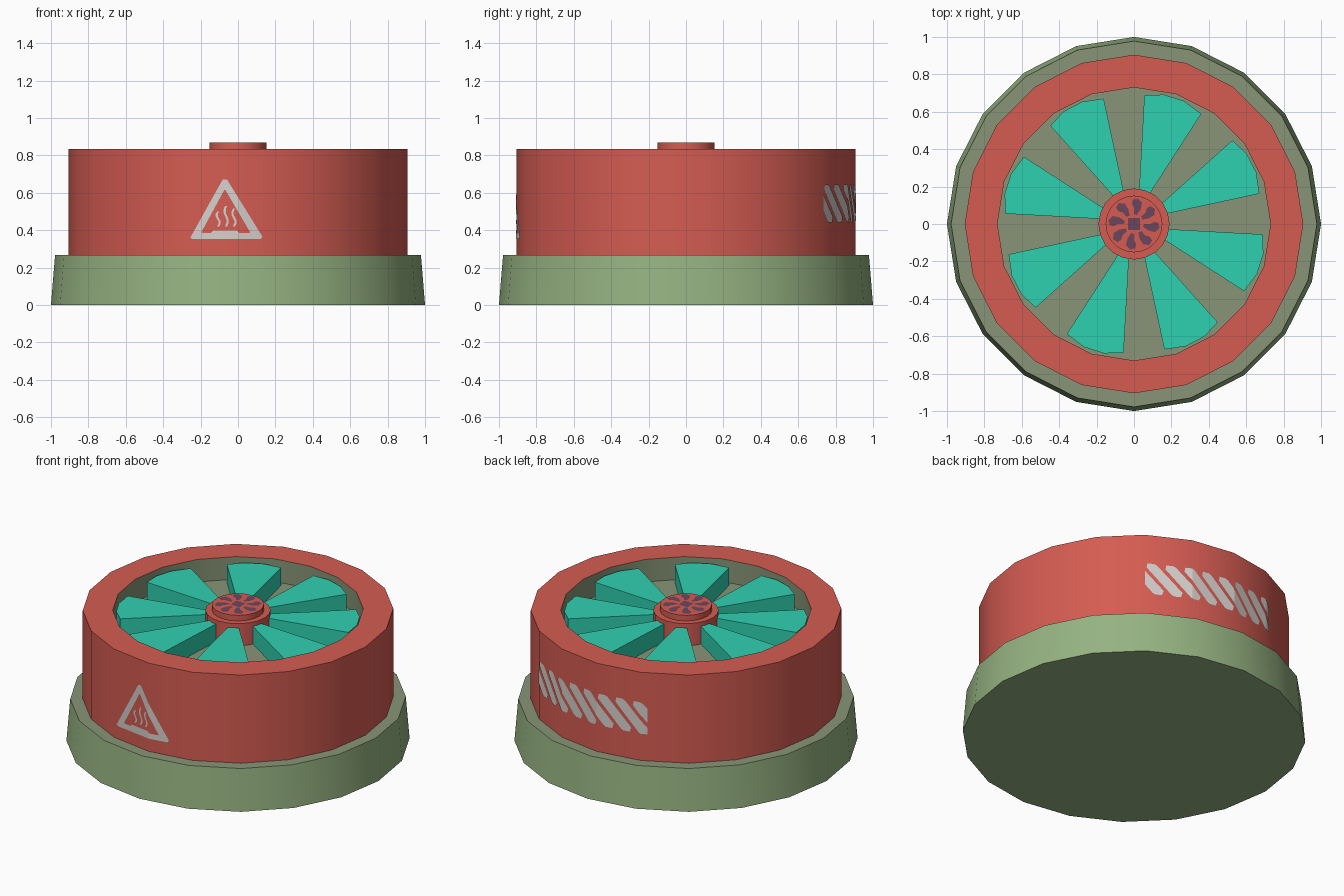
import bpy, bmesh, math
from math import sin, cos, radians, pi, floor
from mathutils import Vector

if "Cube" in bpy.data.objects:
    bpy.data.objects.remove(bpy.data.objects["Cube"])

SIDES = 20
R = 0.905                                  # housing radius
L = 2 * R * sin(pi / SIDES)                # facet length


def mat(name, r, g, b):
    m = bpy.data.materials.new(name)
    lin = lambda c: ((c / 255 + 0.055) / 1.055) ** 2.4 if c > 10 else c / 255 / 12.92
    m.diffuse_color = (lin(r), lin(g), lin(b), 1)
    m.use_nodes = True
    m.node_tree.nodes["Principled BSDF"].inputs["Base Color"].default_value = m.diffuse_color
    return m


RED = mat("red_paint", 213, 92, 82)
GREEN = mat("green_paint", 150, 179, 130)
GREY = mat("grey_green_metal", 136, 149, 119)
TEAL = mat("teal_blade", 47, 209, 176)
PLUM = mat("plum_marking", 108, 70, 92)
WHITE = mat("pale_marking", 212, 208, 204)


def finish(name, bm, mats, smooth=False):
    me = bpy.data.meshes.new(name)
    bm.to_mesh(me)
    bm.free()
    for m in mats:
        me.materials.append(m)
    if smooth:
        for p in me.polygons:
            p.use_smooth = True
        me.set_sharp_from_angle(angle=radians(30))
    ob = bpy.data.objects.new(name, me)
    bpy.context.collection.objects.link(ob)
    return ob


def lathe(name, profile, mats, slots):
    """Spin (radius, z) points; slots gives the material of each band. Radius 0 ends are capped."""
    bm = bmesh.new()
    rings = []
    for r, z in profile:
        n = SIDES if r > 0 else 1
        rings.append([bm.verts.new((r * cos(2 * pi * i / SIDES), r * sin(2 * pi * i / SIDES), z))
                      for i in range(n)])
    for a, b, s in zip(rings, rings[1:], slots):
        if len(a) == 1:
            faces = [bm.faces.new(b[::-1])]
        elif len(b) == 1:
            faces = [bm.faces.new(a)]
        else:
            faces = [bm.faces.new((a[i], a[(i + 1) % SIDES], b[(i + 1) % SIDES], b[i]))
                     for i in range(SIDES)]
        for f in faces:
            f.material_index = s
    loose = [v for v in bm.verts if not v.link_faces]
    bmesh.ops.delete(bm, geom=loose, context='VERTS')
    return finish(name, bm, mats, True)


# Base plinth, housing drum with recessed floor, and hub
lathe("base_plinth", [(0, 0), (1.0, 0), (0.978, 0.268), (0.88, 0.268)], [GREEN, GREY], [0, 0, 1])
lathe("drum_housing", [(R, 0.26), (R, 0.835), (0.73, 0.835), (0.73, 0.69), (0, 0.69)],
      [RED, GREY], [0, 0, 1, 1])
lathe("hub", [(0.19, 0.68), (0.19, 0.832), (0.152, 0.832), (0.152, 0.868), (0, 0.868)],
      [RED], [0, 0, 0, 0])

# Eight radial blades
bm = bmesh.new()
outline = [(0.17, -9), (0.69, -13.4), (0.71, -4), (0.71, 5), (0.69, 13.4), (0.17, 9)]
for k in range(8):
    mid = 27 + 45 * k
    pts = [(r * cos(radians(mid + a)), r * sin(radians(mid + a))) for r, a in outline]
    low = [bm.verts.new((x, y, 0.691)) for x, y in pts]
    top = [bm.verts.new((x, y, 0.805)) for x, y in pts]
    bm.faces.new(top)
    bm.faces.new(low[::-1])
    for i in range(6):
        j = (i + 1) % 6
        bm.faces.new((low[i], low[j], top[j], top[i]))
finish("fan_blades", bm, [TEAL])

# Fan symbol on the hub cap
bm = bmesh.new()
petal = [(0.05, -10), (0.085, -17), (0.12, -14), (0.138, -2), (0.13, 10),
         (0.108, 13), (0.085, 6), (0.055, 8)]
for k in range(8):
    bm.faces.new([bm.verts.new((r * cos(radians(k * 45 + 38 + a)), r * sin(radians(k * 45 + 38 + a)), 0.871))
                  for r, a in petal])
bm.faces.new([bm.verts.new((0.032 * x, 0.032 * y, 0.871))
              for x, y in ((-1, -1), (1, -1), (1, 1), (-1, 1))])
finish("hub_symbol", bm, [PLUM])


def wrap(name, polys, clip=None):
    """Flat (u, z) polygons folded round the facets; u = 0 is the front corner."""
    bm = bmesh.new()
    for p in polys:
        bm.faces.new([bm.verts.new((u, z, 0)) for u, z in p])

    def cut(u, direction=1, clear=False):
        bmesh.ops.bisect_plane(bm, geom=bm.verts[:] + bm.edges[:] + bm.faces[:], plane_co=(u, 0, 0),
                               plane_no=(direction, 0, 0), clear_outer=clear)
    if clip:
        cut(clip[0], -1, True)
        cut(clip[1], 1, True)
    for k in range(-2, 14):
        cut(k * L)
    corner = lambda k: Vector((cos(k * pi / 10 - pi / 2), sin(k * pi / 10 - pi / 2), 0)) * (R + 0.004)
    for v in bm.verts:
        u, z = v.co.x, v.co.y
        k = floor(u / L)
        p = corner(k).lerp(corner(k + 1), u / L - k)
        v.co = (p.x, p.y, z)
    bmesh.ops.recalc_face_normals(bm, faces=bm.faces[:])
    for f in bm.faces:
        c = f.calc_center_median()
        if f.normal.x * c.x + f.normal.y * c.y < 0:
            f.normal_flip()
    return finish(name, bm, [WHITE])


# Heat warning triangle on the front
outer = [(-0.257, 0.36), (-0.245, 0.352), (0.122, 0.352), (0.132, 0.365), (-0.06, 0.672), (-0.082, 0.672)]
inner = [(-0.198, 0.388), (-0.192, 0.386), (0.062, 0.386), (0.066, 0.388), (-0.068, 0.615), (-0.074, 0.615)]
sign = [[outer[i], outer[(i + 1) % 6], inner[(i + 1) % 6], inner[i]] for i in range(6)]
sign.append([(-0.145, 0.386), (0.005, 0.386), (-0.005, 0.398), (-0.135, 0.398)])
for x, z0, z1 in ((-0.107, 0.42, 0.5), (-0.064, 0.42, 0.53), (-0.022, 0.42, 0.515)):
    wave = [(x + 0.009 * sin(i * pi / 3), z0 + (z1 - z0) * i / 6) for i in range(7)]
    for (a, za), (b, zb) in zip(wave, wave[1:]):
        sign.append([(a - 0.006, za), (a + 0.006, za), (b + 0.006, zb), (b - 0.006, zb)])
wrap("heat_warning_sign", sign)

# Slanted hazard stripes on the back right
u0, u1 = 8 * L, 11.15 * L
stripes = []
for i in range(-2, 9):
    u = u0 + 0.01 + i * 0.113
    stripes.append([(u + 0.165, 0.44), (u + 0.205, 0.44), (u + 0.215, 0.47), (u + 0.062, 0.635),
                    (u + 0.045, 0.643), (u + 0.005, 0.643), (u, 0.615), (u + 0.15, 0.448)])
wrap("hazard_stripes", stripes, (u0, u1))
